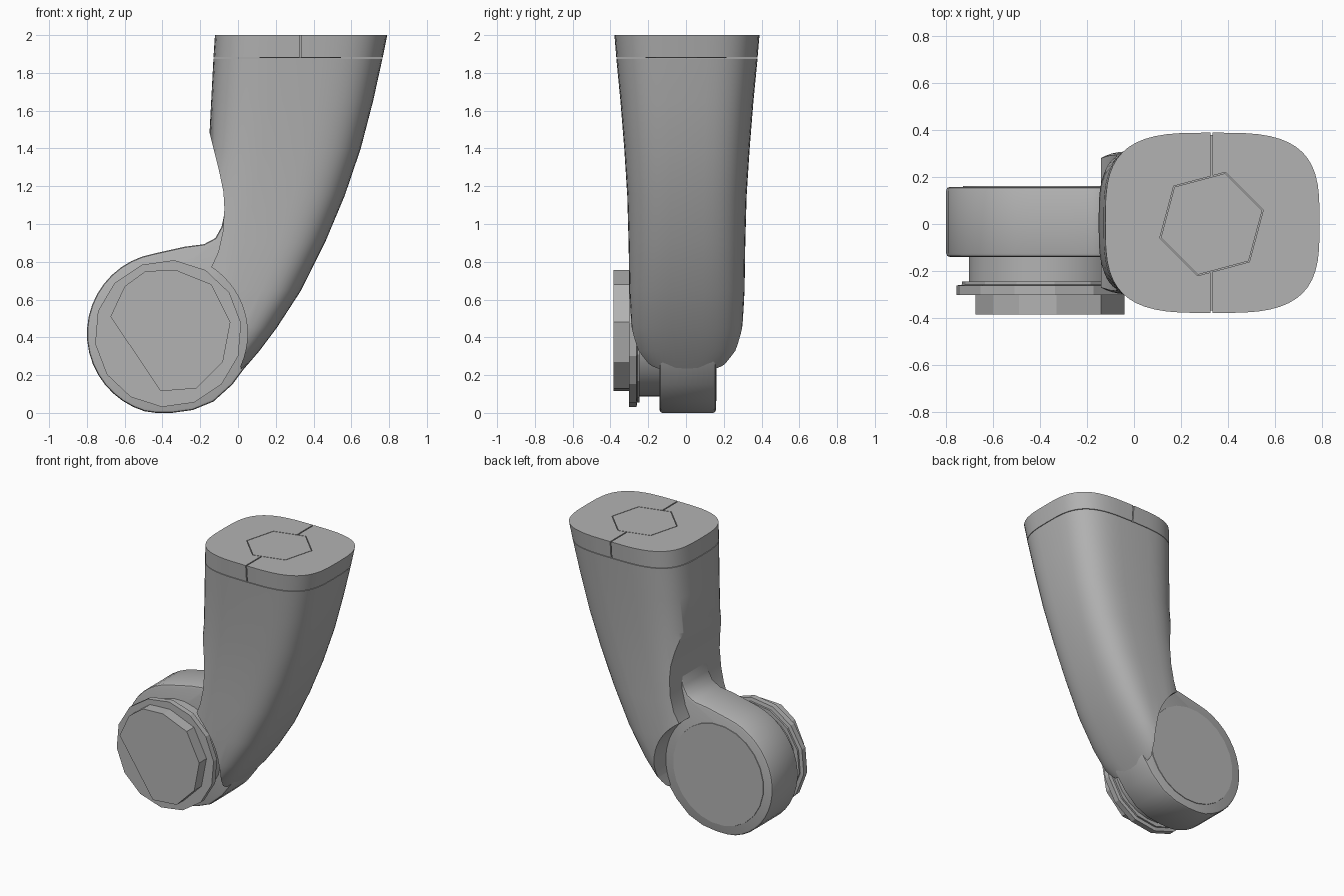
import bpy, bmesh
from math import cos, sin, pi, radians, copysign

cube = bpy.data.objects.get("Cube")
if cube:
    bpy.data.objects.remove(cube, do_unlink=True)

grey = bpy.data.materials.new("plain grey")
grey.use_nodes = True
COLOUR = (0.45, 0.45, 0.45, 1)
grey.diffuse_color = COLOUR
grey.node_tree.nodes["Principled BSDF"].inputs["Base Color"].default_value = COLOUR

HUB_X, HUB_Z = -0.37, 0.42


def loft(name, rings):
    """Skin a list of equally long closed rings and cap both ends."""
    bm = bmesh.new()
    loops = [[bm.verts.new(p) for p in ring] for ring in rings]
    n = len(loops[0])
    for a, b in zip(loops, loops[1:]):
        for i in range(n):
            bm.faces.new((a[i], a[(i + 1) % n], b[(i + 1) % n], b[i]))
    bm.faces.new(loops[0])
    bm.faces.new(loops[-1])
    bmesh.ops.recalc_face_normals(bm, faces=bm.faces)
    mesh = bpy.data.meshes.new(name)
    bm.to_mesh(mesh)
    bm.free()
    mesh.materials.append(grey)
    obj = bpy.data.objects.new(name, mesh)
    bpy.context.collection.objects.link(obj)
    return obj


def activate(obj):
    bpy.ops.object.select_all(action='DESELECT')
    obj.select_set(True)
    bpy.context.view_layer.objects.active = obj


def smooth(obj, angle=35):
    activate(obj)
    bpy.ops.object.shade_smooth_by_angle(angle=radians(angle))


def cut(obj, cutter):
    activate(obj)
    mod = obj.modifiers.new("cut", 'BOOLEAN')
    mod.object = cutter
    mod.operation = 'DIFFERENCE'
    mod.solver = 'EXACT'
    bpy.ops.object.modifier_apply(modifier=mod.name)
    bpy.data.objects.remove(cutter, do_unlink=True)


def prism_y(name, outline, y0, y1):
    return loft(name, [[(x, y, z) for x, z in outline] for y in (y0, y1)])


def arc(radius, start, end, steps):
    """Points in x, z around the hub axis, angles in degrees."""
    angles = [radians(start + (end - start) * i / steps) for i in range(steps + 1)]
    return [(HUB_X + radius * cos(a), HUB_Z + radius * sin(a)) for a in angles]


def turned(name, steps, sides):
    """Stack of (y, radius) rings around the hub axis."""
    return loft(name, [[(x, y, z) for x, z in arc(r, 8, 368, sides)[:-1]]
                       for y, r in steps])


def section(z, left, right, half, n=52, power=0.6):
    ring = []
    for i in range(n):
        c, s = cos(2 * pi * i / n), sin(2 * pi * i / n)
        ring.append(((left + right) / 2 + (right - left) / 2 * copysign(abs(c) ** power, c),
                     0.005 + half * copysign(abs(s) ** power, s), z))
    return ring


# Curved arm: height, left edge, right edge, half depth
stations = [(0.22, -0.28, 0.02, 0.20), (0.26, -0.28, 0.055, 0.24),
            (0.33, -0.28, 0.115, 0.275), (0.45, -0.27, 0.205, 0.295),
            (0.65, -0.25, 0.335, 0.305), (0.9, -0.22, 0.46, 0.309),
            (1.15, -0.185, 0.565, 0.316), (1.4, -0.155, 0.65, 0.332),
            (1.65, -0.142, 0.715, 0.352), (1.877, -0.13, 0.765, 0.374)]
arm = loft("arm", [section(*s) for s in stations])

# Hollow on the inner side of the arm, following the hub
hollow = ([(-0.9, 1.5), (-0.155, 1.5), (-0.13, 1.4), (-0.1, 1.28), (-0.077, 1.17),
           (-0.072, 1.08), (-0.08, 0.96), (-0.105, 0.85)]
          + arc(0.42, 57, -24, 14) + [(0.04, 0.1), (-0.9, 0.1)])
cut(arm, prism_y("hollow_cutter", hollow, -0.6, 0.6))
smooth(arm)

# Top collar with a split seam and a hexagonal plug
collar = loft("top_collar", [section(1.881, -0.13, 0.766, 0.374),
                             section(2.0, -0.122, 0.79, 0.384)])
for y0, y1 in ((-0.5, -0.2), (0.2, 0.5)):
    seam = [(0.326, 1.8), (0.334, 1.8), (0.334, 2.1), (0.326, 2.1)]
    cut(collar, prism_y("seam_cutter", seam, y0, y1))


def hexagon(radius, z):
    return [(0.33 + radius * cos(radians(75 + 60 * i)),
             radius * sin(radians(75 + 60 * i)), z) for i in range(6)]


cut(collar, loft("plug_cutter", [hexagon(0.228, 1.8), hexagon(0.228, 2.1)]))
smooth(collar)
loft("top_plug", [hexagon(0.223, 1.879), hexagon(0.223, 2.0)])

# Hub disc with its fillet running up into the arm
web = (arc(0.43, 100, 270, 20)[:-1]
       + [(-0.35, 0.0), (-0.24, 0.015), (-0.13, 0.06), (-0.03, 0.15), (0.05, 0.258),
          (0.12, 0.4), (0.15, 0.7), (0.1, 1.1), (-0.055, 1.12),
          (-0.073, 1.05), (-0.087, 0.985), (-0.12, 0.925), (-0.18, 0.893), (-0.28, 0.88)])
web = [(x, max(z, 0.0)) for x, z in web]
hub = prism_y("hub", web, -0.14, 0.158)
activate(hub)
bevel = hub.modifiers.new("edge", 'BEVEL')
bevel.width = 0.015
bevel.segments = 2
bevel.limit_method = 'ANGLE'
bevel.angle_limit = radians(60)
bpy.ops.object.modifier_apply(modifier=bevel.name)
smooth(hub)

# Back cover disc, neck and flange
cover = turned("back_cover", [(0.14, 0.365), (0.162, 0.36)], 24)
neck = turned("neck", [(-0.12, 0.335), (-0.27, 0.335)], 24)
flange = turned("flange", [(-0.245, 0.365), (-0.258, 0.365), (-0.262, 0.39),
                           (-0.302, 0.39)], 14)
for part in (cover, neck):
    smooth(part)

# Faceted front knob with one long flat
knob = [(-0.675, 0.51), (-0.41, 0.115), (-0.22, 0.13), (-0.08, 0.27), (-0.04, 0.48),
        (-0.14, 0.68), (-0.33, 0.757), (-0.49, 0.75), (-0.6, 0.67)]
prism_y("front_knob", knob, -0.385, -0.29)
